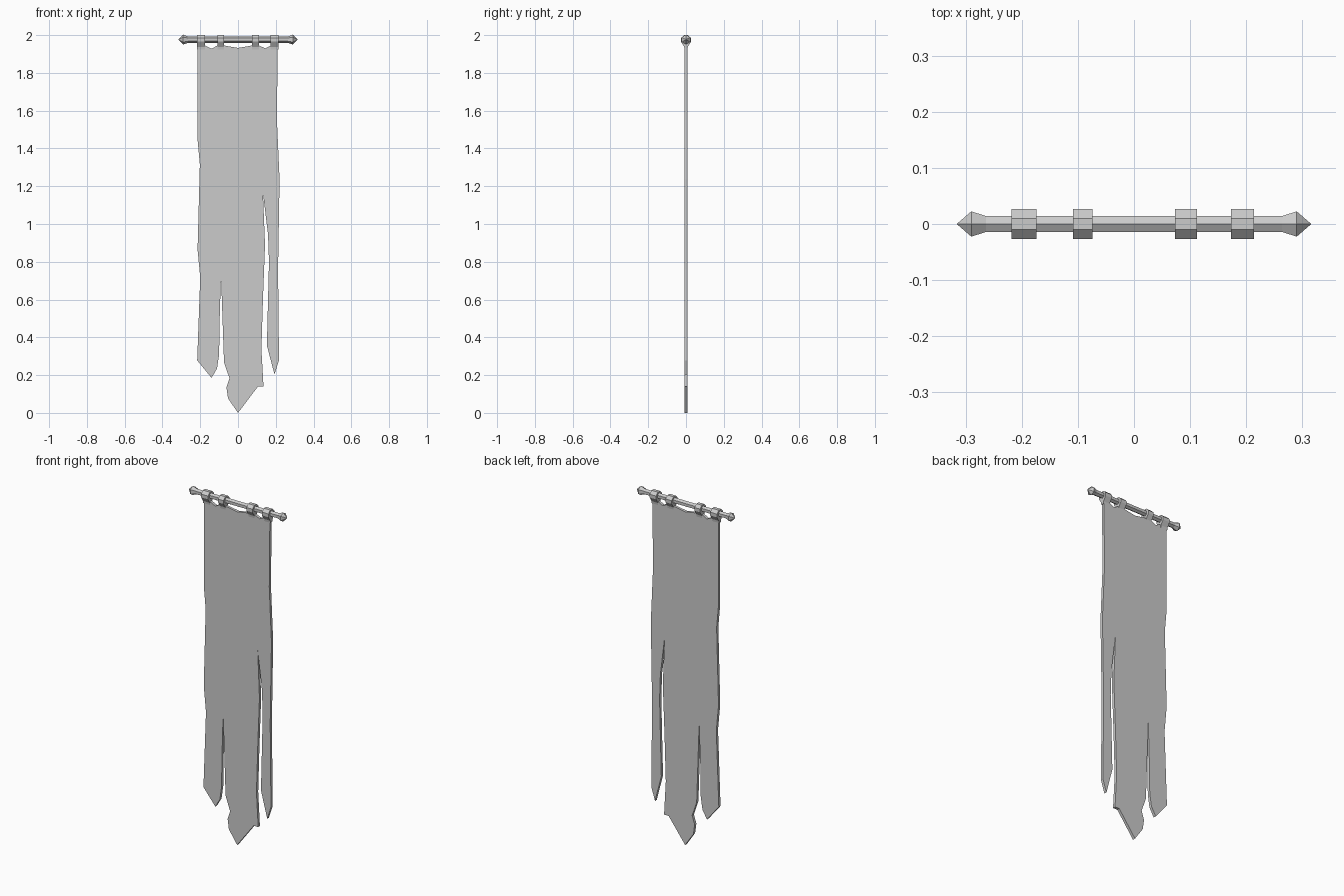
import bpy, bmesh, math
from mathutils import Vector

if "Cube" in bpy.data.objects:
    bpy.data.objects.remove(bpy.data.objects["Cube"])

ROD_Z = 1.976


def finish(name, bm):
    bmesh.ops.recalc_face_normals(bm, faces=bm.faces[:])
    mesh = bpy.data.meshes.new(name)
    bm.to_mesh(mesh)
    bm.free()
    obj = bpy.data.objects.new(name, mesh)
    bpy.context.collection.objects.link(obj)
    return obj


def prism(name, outline, offset):
    """Extrude a closed outline of 3D points along an offset."""
    bm = bmesh.new()
    face = bm.faces.new([bm.verts.new(p) for p in outline])
    ext = bmesh.ops.extrude_face_region(bm, geom=[face], use_keep_orig=True)
    verts = [g for g in ext["geom"] if isinstance(g, bmesh.types.BMVert)]
    bmesh.ops.translate(bm, verts=verts, vec=Vector(offset))
    return finish(name, bm)


# Hexagonal rod with pointed finials, lathed along x
bm = bmesh.new()
stations = [(-0.29, 0.026), (-0.264, 0.0165), (0.264, 0.0165), (0.29, 0.026)]
rings = []
for x, r in stations:
    rings.append([bm.verts.new((x, r * math.sin(i * math.pi / 3),
                                ROD_Z + r * math.cos(i * math.pi / 3)))
                  for i in range(6)])
for a, b in zip(rings, rings[1:]):
    for i in range(6):
        j = (i + 1) % 6
        bm.faces.new((a[i], a[j], b[j], b[i]))
for ring, x in ((rings[0], -0.316), (rings[-1], 0.316)):
    tip = bm.verts.new((x, 0, ROD_Z))
    for i in range(6):
        bm.faces.new((ring[i], ring[(i + 1) % 6], tip))
finish("rod", bm)

# Cloth loops: teardrop section wrapped round the rod
half = [(0.008, 1.925), (0.010, 1.938), (0.027, 1.965), (0.027, 1.984), (0.010, 2.0)]
section = half + [(-y, z) for y, z in reversed(half)]
for i, (x0, x1) in enumerate([(-0.218, -0.174), (-0.109, -0.074),
                              (0.073, 0.112), (0.173, 0.214)]):
    prism(f"hanging_loop_{i + 1}", [(x0, y, z) for y, z in section], (x1 - x0, 0, 0))

# Tattered cloth outline, running down the left side and back up the right
cloth = [
    (-0.214, 1.945), (-0.214, 1.447), (-0.202, 1.315), (-0.214, 0.865),
    (-0.2, 0.717), (-0.216, 0.278), (-0.14, 0.185), (-0.111, 0.235),
    (-0.1, 0.31), (-0.097, 0.5), (-0.09, 0.735), (-0.082, 0.5),
    (-0.074, 0.267), (-0.045, 0.183), (-0.061, 0.135), (-0.053, 0.077),
    (0, 0), (0.106, 0.14), (0.135, 0.14), (0.124, 0.336), (0.132, 0.6),
    (0.143, 0.89), (0.132, 1.165), (0.159, 0.945), (0.164, 0.8),
    (0.153, 0.357), (0.193, 0.204), (0.217, 0.278), (0.212, 0.76),
    (0.22, 1.235), (0.206, 1.55), (0.21, 1.945),
    (0.175, 1.945), (0.145, 1.93), (0.11, 1.945),
    (0.075, 1.945), (0, 1.932), (-0.075, 1.945),
    (-0.108, 1.945), (-0.14, 1.928), (-0.175, 1.945),
]
prism("tattered_cloth", [(x, -0.008, z) for x, z in cloth], (0, 0.016, 0))
